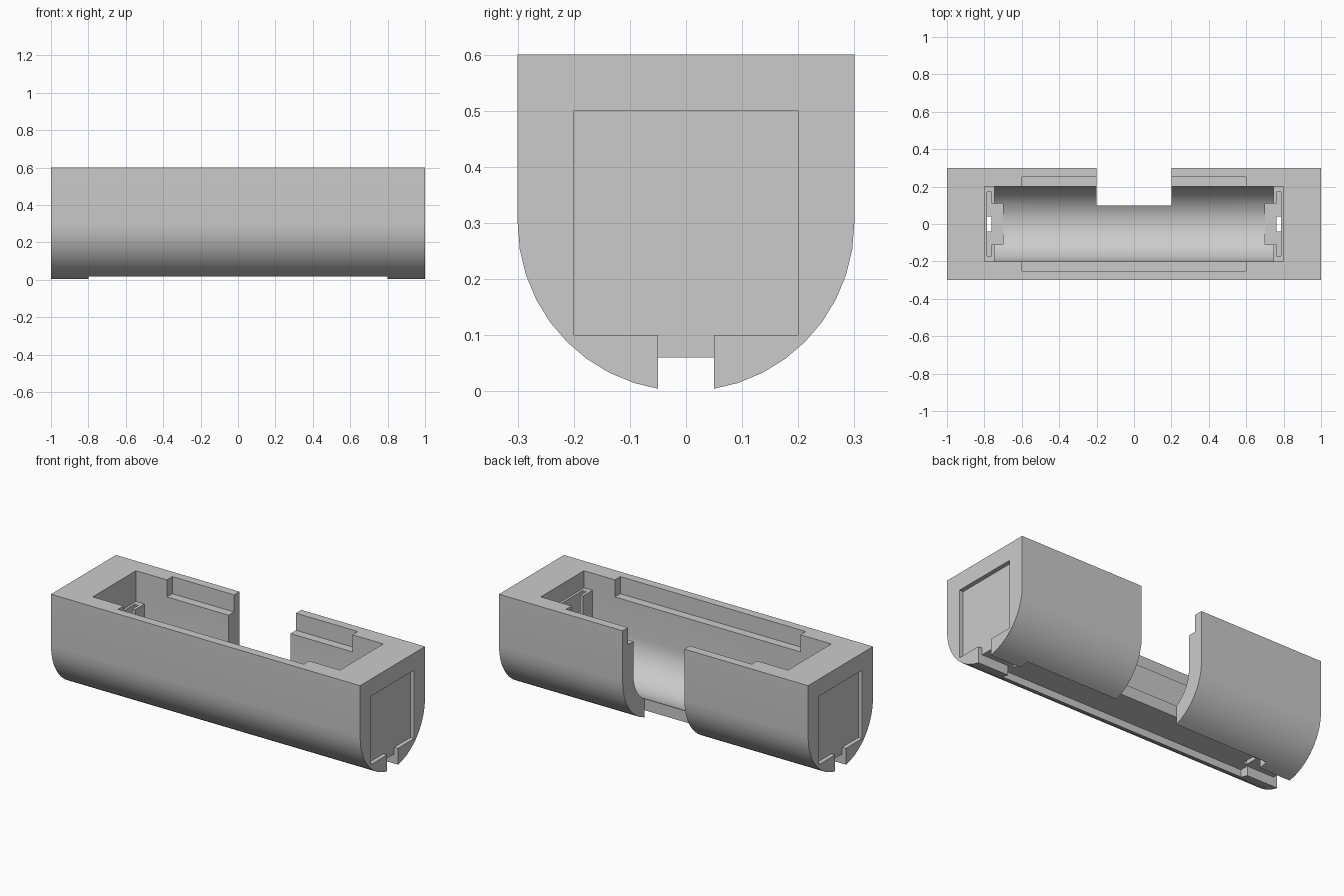
import bpy, bmesh, math

cube = bpy.data.objects.get("Cube")
if cube:
    bpy.data.objects.remove(cube, do_unlink=True)

# Plain light grey plastic
grey = bpy.data.materials.new("light_grey_plastic")
grey.use_nodes = True
grey.diffuse_color = (0.6, 0.6, 0.6, 1)
grey.node_tree.nodes["Principled BSDF"].inputs["Base Color"].default_value = (0.6, 0.6, 0.6, 1)


def add_object(name, bm):
    bmesh.ops.recalc_face_normals(bm, faces=bm.faces)
    mesh = bpy.data.meshes.new(name)
    bm.to_mesh(mesh)
    bm.free()
    mesh.materials.append(grey)
    obj = bpy.data.objects.new(name, mesh)
    bpy.context.collection.objects.link(obj)
    return obj


def trough(name, half_length, radius, top, segments=20):
    """U-shaped prism along x: straight sides over a half-round bottom."""
    profile = [(radius, top), (-radius, top)]
    for i in range(segments + 1):
        a = math.pi + math.pi * i / segments
        profile.append((radius * math.cos(a), 0.3 + radius * math.sin(a)))
    bm = bmesh.new()
    face = bm.faces.new([bm.verts.new((-half_length, y, z)) for y, z in profile])
    side = bmesh.ops.extrude_face_region(bm, geom=[face])
    verts = [v for v in side["geom"] if isinstance(v, bmesh.types.BMVert)]
    bmesh.ops.translate(bm, verts=verts, vec=(2 * half_length, 0, 0))
    return add_object(name, bm)


def box(name, x, y, z):
    bm = bmesh.new()
    bmesh.ops.create_cube(bm, size=1)
    for v in bm.verts:
        v.co = [r[0] if c < 0 else r[1] for c, r in zip(v.co, (x, y, z))]
    return add_object(name, bm)


def cut(target, cutter):
    cutter.hide_render = True
    mod = target.modifiers.new("cut", "BOOLEAN")
    mod.operation = "DIFFERENCE"
    mod.solver = "EXACT"
    mod.object = cutter
    bpy.context.view_layer.objects.active = target
    bpy.ops.object.modifier_apply(modifier=mod.name)
    bpy.data.objects.remove(cutter, do_unlink=True)


# Outer body and round-bottomed bay
holder = trough("holder_body", 1, 0.3, 0.6)
cut(holder, trough("bay_cutter", 0.745, 0.2, 0.8))

# Square space over the end blocks, and the shallow steps in the rim
cut(holder, box("bay_top_cutter", (-0.8, 0.8), (-0.2, 0.2), (0.5, 0.8)))
cut(holder, box("low_block_cutter", (-0.8, -0.7), (-0.2, 0.2), (0.42, 0.8)))
cut(holder, box("rim_step_cutter", (-0.6, 0.6), (-0.25, 0.25), (0.5, 0.8)))

# Wide channel underneath, narrow channel out through the ends
cut(holder, box("wide_channel_cutter", (-0.8, 0.8), (-0.1, 0.1), (-0.1, 0.06)))
cut(holder, box("narrow_channel_cutter", (-1.1, 1.1), (-0.05, 0.05), (-0.1, 0.06)))

# Details repeated at both ends
for s in (-1, 1):
    def span(a, b):
        return sorted((s * a, s * b))
    cut(holder, box("end_recess_cutter", span(0.975, 1.1), (-0.2, 0.2), (0.1, 0.5)))
    cut(holder, box("end_notch_cutter", span(0.975, 1.1), (-0.05, 0.05), (-0.1, 0.12)))
    cut(holder, box("contact_slot_cutter", span(0.762, 0.786), (-0.17, 0.17), (0.1, 0.7)))
    cut(holder, box("contact_gap_cutter", span(0.7, 0.77), (-0.11, 0.11), (0.1, 0.7)))
    cut(holder, box("wire_hole_cutter", span(0.762, 0.786), (-0.04, 0.04), (0.02, 0.3)))

# Finger opening in the back wall
cut(holder, box("finger_opening_cutter", (-0.2, 0.2), (0.1, 0.5), (-0.2, 0.9)))

# Smooth curves with sharp edges
bpy.ops.object.select_all(action="DESELECT")
holder.select_set(True)
bpy.context.view_layer.objects.active = holder
bpy.ops.object.shade_smooth_by_angle(angle=math.radians(25))
